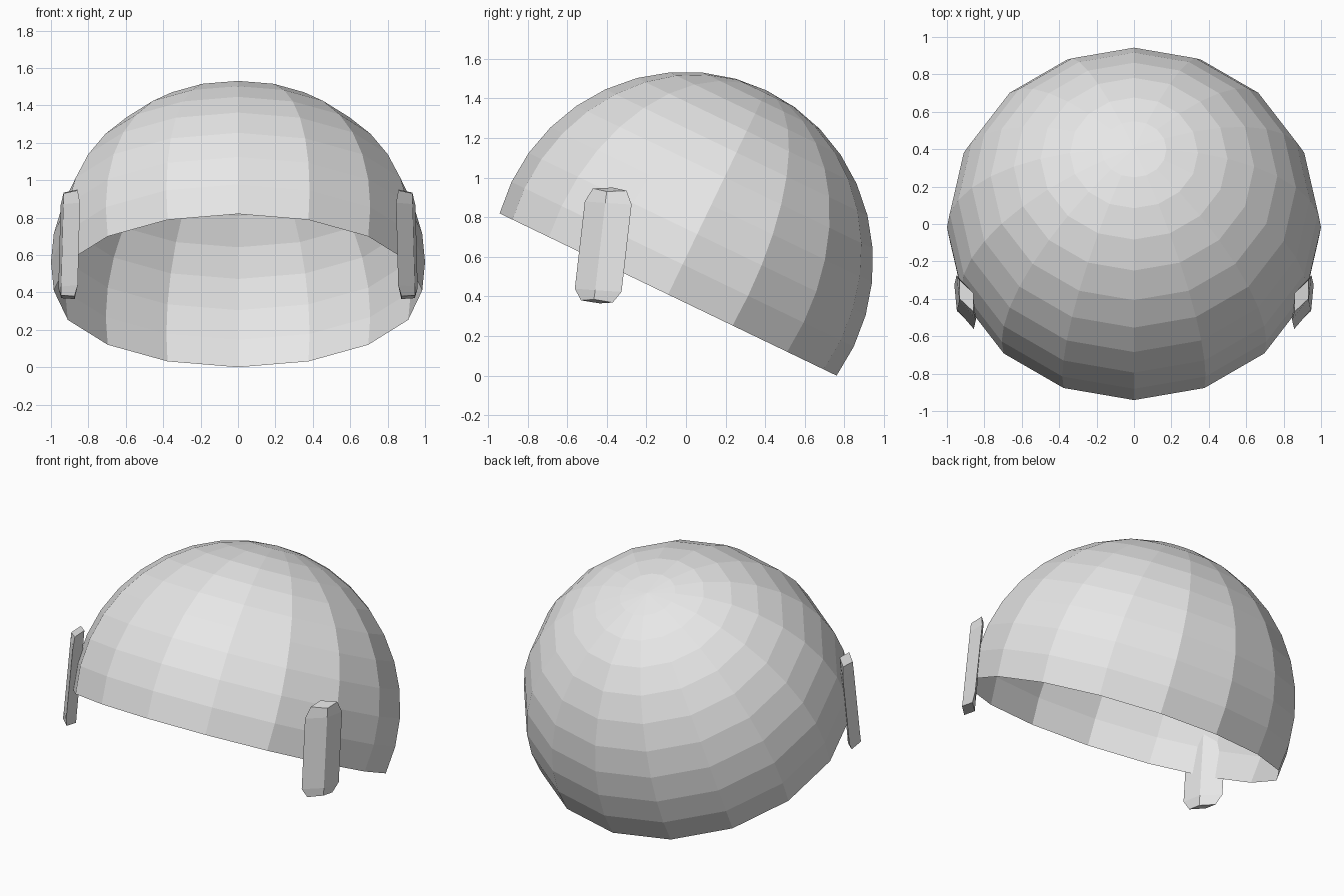
import bpy, bmesh, math
from mathutils import Matrix, Vector

if "Cube" in bpy.data.objects:
    bpy.data.objects.remove(bpy.data.objects["Cube"], do_unlink=True)

grey = bpy.data.materials.new("light_grey")
grey.use_nodes = True
COLOUR = (0.8, 0.8, 0.8, 1)
grey.diffuse_color = COLOUR
grey.node_tree.nodes["Principled BSDF"].inputs["Base Color"].default_value = COLOUR


def add_object(name, bm):
    mesh = bpy.data.meshes.new(name)
    bm.to_mesh(mesh)
    bm.free()
    mesh.materials.append(grey)
    obj = bpy.data.objects.new(name, mesh)
    bpy.context.collection.objects.link(obj)
    return obj


# Open shell: faceted sphere cut one ring below its equator, tipped backwards
bm = bmesh.new()
bmesh.ops.create_uvsphere(bm, u_segments=16, v_segments=18, radius=1)
low = [v for v in bm.verts if v.co.z < -0.2]
bmesh.ops.delete(bm, geom=low, context='VERTS')
place = (Matrix.Translation((0, -0.017, 0.5625))
         @ Matrix.Rotation(math.radians(-25.7), 4, 'X')
         @ Matrix.Diagonal((1, 0.959, 0.975, 1)))
bmesh.ops.transform(bm, matrix=place, verts=bm.verts)
add_object("helmet_shell", bm)


# Side tabs: flat diamond section lofted upwards, with chamfered ends
def side_tab(name, side):
    bottom, top = Vector((0.91, -0.45, 0.375)), Vector((0.895, -0.385, 0.94))
    bm = bmesh.new()
    rings = []
    for height, width, lean in ((0, 0.68, 1), (0.1, 1, 0), (0.88, 1, 0), (1, 0.72, -1)):
        centre = bottom.lerp(top, height)
        wide = Vector((0.052, 0.118, -0.008)) * width
        thick = Vector((0.037, -0.015, 0.01 * lean))
        ring = []
        for offset in (-wide, thick, wide, -thick):
            p = centre + offset
            ring.append(bm.verts.new((p.x * side, p.y, p.z)))
        rings.append(ring)
    for a, b in zip(rings, rings[1:]):
        for i in range(4):
            j = (i + 1) % 4
            bm.faces.new((a[i], a[j], b[j], b[i]))
    bm.faces.new(rings[0])
    bm.faces.new(rings[-1])
    bmesh.ops.recalc_face_normals(bm, faces=bm.faces)
    add_object(name, bm)


side_tab("left_side_tab", 1)
side_tab("right_side_tab", -1)
